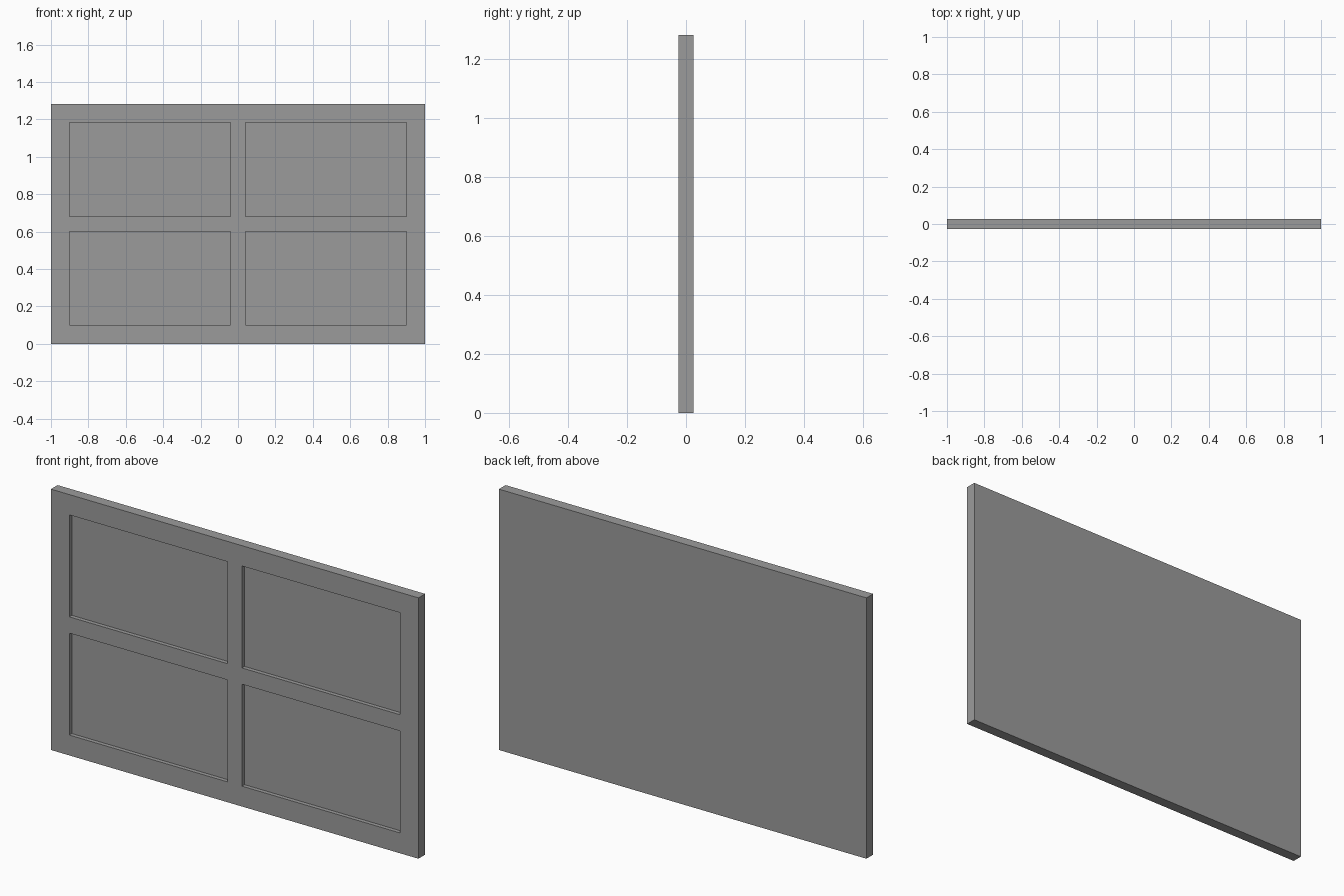
import bpy
import bmesh
from mathutils import Matrix, Vector

cube = bpy.data.objects.get("Cube")
if cube:
    bpy.data.objects.remove(cube, do_unlink=True)

WIDTH, DEPTH, HEIGHT = 2.0, 0.052, 1.283
BORDER, MULLION, RECESS = 0.1, 0.04, 0.02   # MULLION is half the bar width

# Plain grey finish
GREY = (0.33, 0.33, 0.33, 1.0)
mat = bpy.data.materials.new("grey")
mat.use_nodes = True
mat.diffuse_color = GREY
mat.node_tree.nodes["Principled BSDF"].inputs["Base Color"].default_value = GREY

# Solid slab standing on the ground
bm = bmesh.new()
bmesh.ops.create_cube(bm, size=1.0, matrix=Matrix.Translation((0, 0, HEIGHT / 2))
                      @ Matrix.Diagonal((WIDTH, DEPTH, HEIGHT, 1)))


def cut(position, axis):
    """Slice the whole slab with a plane."""
    geom = bm.verts[:] + bm.edges[:] + bm.faces[:]
    bmesh.ops.bisect_plane(bm, geom=geom, plane_co=position, plane_no=axis)


# Border and cross bar lines
for side in (-1, 1):
    for x in (WIDTH / 2 - BORDER, MULLION):
        cut(Vector((side * x, 0, 0)), Vector((1, 0, 0)))
    for z in (HEIGHT / 2 - BORDER, MULLION):
        cut(Vector((0, 0, HEIGHT / 2 + side * z)), Vector((0, 0, 1)))


# Four recessed panels in the front
def is_panel(face):
    c = face.calc_center_median()
    dx, dz = abs(c.x), abs(c.z - HEIGHT / 2)
    return (face.normal.y < -0.9 and MULLION < dx < WIDTH / 2 - BORDER
            and MULLION < dz < HEIGHT / 2 - BORDER)


bm.normal_update()
panels = [f for f in bm.faces if is_panel(f)]
sunk = bmesh.ops.extrude_discrete_faces(bm, faces=panels)["faces"]
bmesh.ops.translate(bm, verts=list({v for f in sunk for v in f.verts}),
                    vec=(0, RECESS, 0))

# Merge leftover flat divisions
bmesh.ops.dissolve_limit(bm, angle_limit=0.01, verts=bm.verts[:], edges=bm.edges[:])
bmesh.ops.recalc_face_normals(bm, faces=bm.faces[:])

mesh = bpy.data.meshes.new("window_panel")
bm.to_mesh(mesh)
bm.free()
mesh.materials.append(mat)
bpy.context.collection.objects.link(bpy.data.objects.new("window_panel", mesh))
